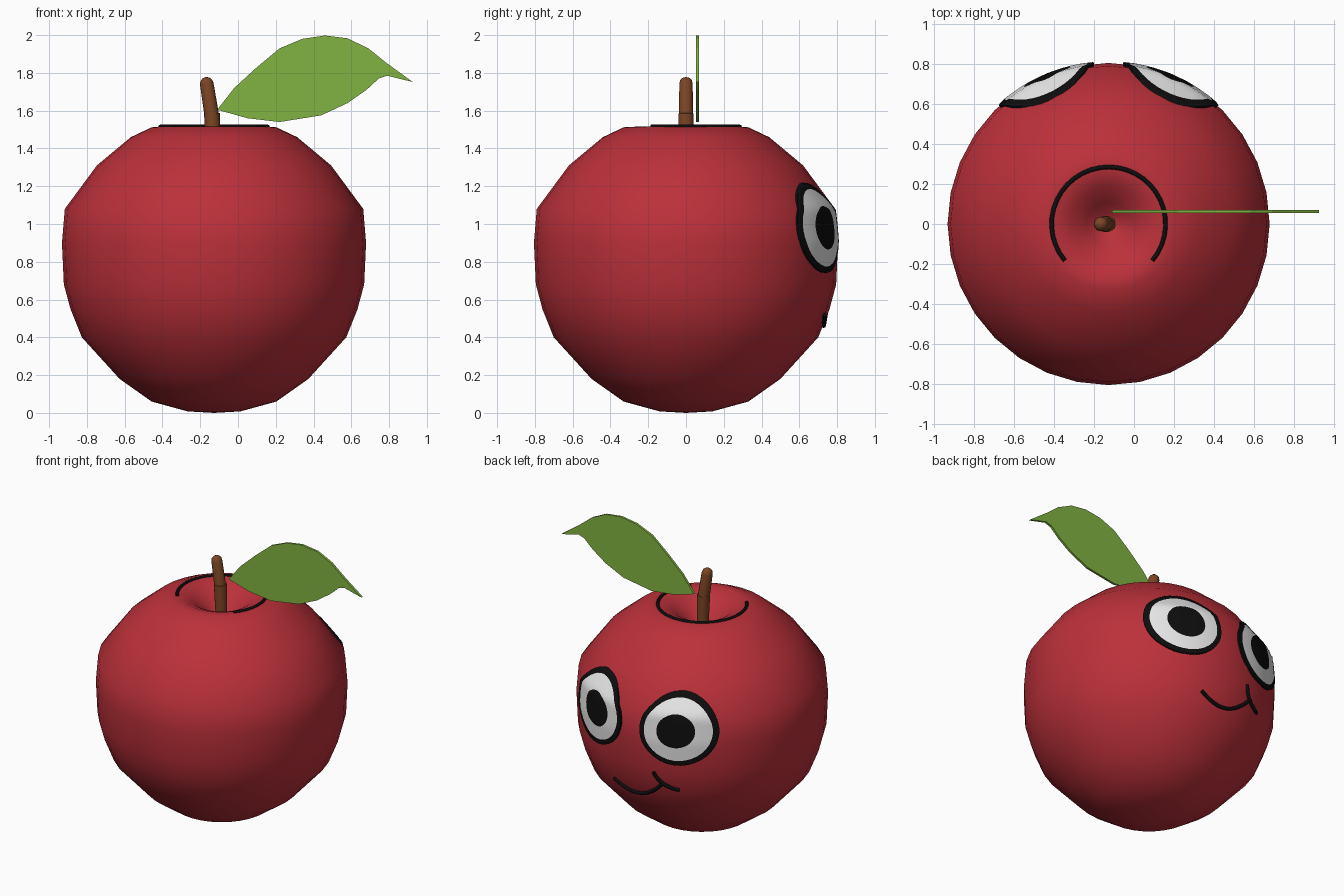
import bpy, bmesh
from math import pi, sin, cos, radians
from mathutils import Vector

if "Cube" in bpy.data.objects:
    bpy.data.objects.remove(bpy.data.objects["Cube"])

CX = -0.127  # axis of the fruit


def material(name, rgb, rough=0.6):
    m = bpy.data.materials.new(name)
    m.use_nodes = True
    m.diffuse_color = (*rgb, 1)
    bsdf = m.node_tree.nodes["Principled BSDF"]
    bsdf.inputs["Base Color"].default_value = (*rgb, 1)
    bsdf.inputs["Roughness"].default_value = rough
    return m


red = material("apple red", (0.5, 0.03, 0.042))
green = material("leaf green", (0.22, 0.45, 0.055))
brown = material("stem brown", (0.2, 0.06, 0.018))
black = material("ink black", (0.004, 0.004, 0.004))
white = material("eye white", (0.8, 0.8, 0.8))


def finish(bm, name, mats, smooth=None):
    bmesh.ops.recalc_face_normals(bm, faces=bm.faces)
    mesh = bpy.data.meshes.new(name)
    bm.to_mesh(mesh)
    bm.free()
    for m in mats:
        mesh.materials.append(m)
    ob = bpy.data.objects.new(name, mesh)
    bpy.context.collection.objects.link(ob)
    if smooth:
        bpy.ops.object.select_all(action="DESELECT")
        ob.select_set(True)
        bpy.context.view_layer.objects.active = ob
        bpy.ops.object.shade_smooth_by_angle(angle=radians(smooth))
    return ob


def lathe(name, profile, mat, steps, smooth=60):
    bm = bmesh.new()
    vs = [bm.verts.new((r, 0, z)) for r, z in profile]
    es = [bm.edges.new(p) for p in zip(vs, vs[1:])]
    bmesh.ops.spin(bm, geom=vs + es, cent=(0, 0, 0), axis=(0, 0, 1),
                   angle=2 * pi, steps=steps)
    bmesh.ops.remove_doubles(bm, verts=bm.verts, dist=0.0005)
    return finish(bm, name, [mat], smooth)


def tube(name, points, radius):
    cu = bpy.data.curves.new(name, "CURVE")
    cu.dimensions = "3D"
    cu.bevel_depth = radius
    cu.bevel_resolution = 2
    cu.use_fill_caps = True
    sp = cu.splines.new("POLY")
    sp.points.add(len(points) - 1)
    for p, co in zip(sp.points, points):
        p.co = (*co, 1)
    cu.materials.append(black)
    ob = bpy.data.objects.new(name, cu)
    bpy.context.collection.objects.link(ob)


# Fruit body with a dimple on top
outer = [(0, 0), (0.14, 0.008), (0.33, 0.06), (0.5, 0.18), (0.7, 0.4),
         (0.76, 0.55), (0.795, 0.68), (0.805, 0.9), (0.79, 1.08),
         (0.62, 1.31), (0.44, 1.46), (0.33, 1.512)]
dimple = [(0.27, 1.515), (0.19, 1.48), (0.11, 1.41), (0.05, 1.35), (0, 1.33)]
body = lathe("apple_body", outer + dimple, red, 32, 75)
body.location.x = CX


def on_skin(az, z, lift):
    """Point on the fruit; az is measured from +y towards +x."""
    for (r0, z0), (r1, z1) in zip(outer, outer[1:]):
        if z0 <= z <= z1:
            r = r0 + (r1 - r0) * (z - z0) / (z1 - z0) + lift
            return Vector((CX + r * sin(az), r * cos(az), z))


# Ink line around the dimple
arc = [radians(-40 + 260 * i / 28) for i in range(29)]
tube("dimple_line", [(CX + 0.285 * cos(a), 0.285 * sin(a), 1.515) for a in arc], 0.011)

# Stem in two pieces
low = lathe("stem_base", [(0, 0), (0.038, 0), (0.042, 0.25), (0, 0.255)], brown, 14)
low.location = (CX - 0.002, 0, 1.335)
low.rotation_euler.y = radians(-2)
cap = [(0.036 * cos(a), 0.195 + 0.036 * sin(a)) for a in (0, pi / 6, pi / 3)]
top = lathe("stem_top", [(0, 0), (0.039, 0)] + cap + [(0, 0.231)], brown, 14)
top.location = (CX - 0.008, 0, 1.55)
top.rotation_euler.y = radians(-9)

# Leaf: green slab with an ink border on both faces
leaf = [(-0.11, 1.605), (-0.02, 1.72), (0.1, 1.83), (0.22, 1.93), (0.34, 1.98),
        (0.46, 1.998), (0.58, 1.983), (0.69, 1.93), (0.79, 1.85), (0.925, 1.752),
        (0.79, 1.785), (0.745, 1.77), (0.68, 1.71), (0.58, 1.64), (0.44, 1.575),
        (0.22, 1.54), (0.05, 1.56)]


def leaf_layer(name, y, depth, mat, border):
    bm = bmesh.new()
    face = bm.faces.new([bm.verts.new((x, y, z)) for x, z in leaf])
    if border:
        bmesh.ops.inset_region(bm, faces=[face], thickness=border, use_even_offset=True)
        bmesh.ops.delete(bm, geom=[face], context="FACES")
    out = bmesh.ops.extrude_face_region(bm, geom=bm.faces[:], use_keep_orig=True)
    moved = [g for g in out["geom"] if isinstance(g, bmesh.types.BMVert)]
    bmesh.ops.translate(bm, verts=moved, vec=(0, depth, 0))
    finish(bm, name, [mat])


leaf_layer("leaf", 0.054, 0.016, green, 0)
leaf_layer("leaf_border_front", 0.049, 0.005, black, 0.023)
leaf_layer("leaf_border_back", 0.07, 0.005, black, 0.023)


# Eyes: curved discs with pupil, white and rim, following the skin
def eye(name, side):
    n, tilt = 36, radians(15)
    rings = [(0.16, 0), (0.32, 0), (0.48, 0), (0.6, 1), (0.73, 1), (0.86, 1),
             (0.93, 0), (1, 0), (1, 0)]
    bm = bmesh.new()
    prev = None
    for k, (t, mat) in enumerate(rings):
        lift = -0.02 if k == len(rings) - 1 else 0.009
        ring = []
        for i in range(n):
            a = 2 * pi * i / n
            p, q = 0.265 * t * cos(a), 0.237 * t * sin(a)
            u = p * cos(tilt) - q * sin(tilt) - 0.035 * (1 - t)
            v = p * sin(tilt) + q * cos(tilt)
            az = radians(24) + u / 0.8
            ring.append(bm.verts.new(on_skin(side * az, 0.98 + v, lift)))
        if prev is None:
            bm.faces.new(ring)
        else:
            for i in range(n):
                j = (i + 1) % n
                f = bm.faces.new((prev[i], prev[j], ring[j], ring[i]))
                f.material_index = mat
        prev = ring
    finish(bm, name, [black, white], 60)


eye("left_eye", 1)
eye("right_eye", -1)


# Mouth: smile line and cheek crease, smoothed through three points each
def skin_line(name, a, b, c):
    pts = []
    for i in range(13):
        t = i / 12
        az, z = (2 * (t - 0.5) * (t - 1) * p + 4 * t * (1 - t) * q
                 + 2 * t * (t - 0.5) * r for p, q, r in zip(a, b, c))
        pts.append(on_skin(radians(az), z, 0.004))
    tube(name, pts, 0.012)


skin_line("smile", (13.5, 0.52), (-2, 0.465), (-16, 0.59))
skin_line("cheek_crease", (-12, 0.67), (-16, 0.59), (-24, 0.55))
